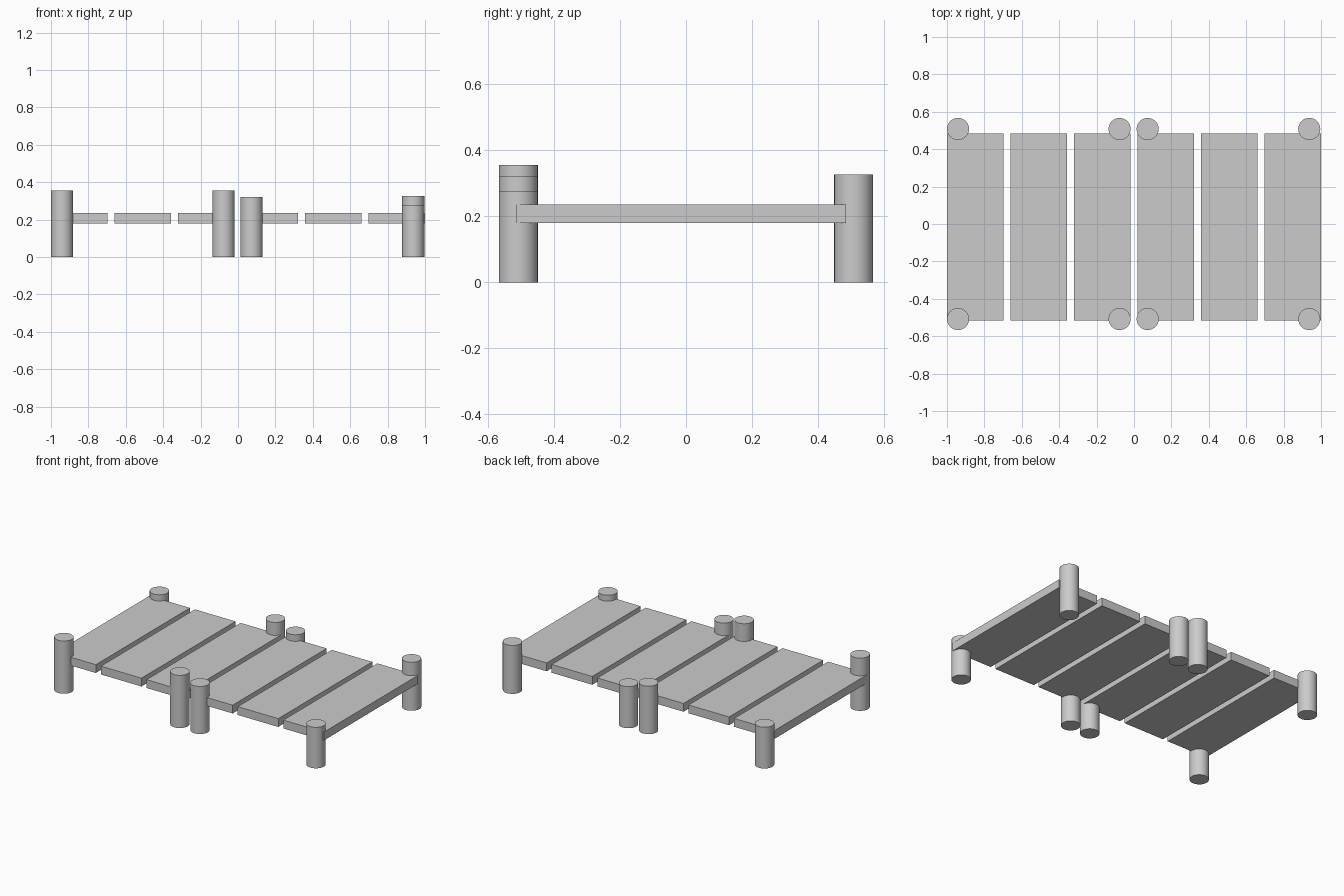
import bpy
import math

cube = bpy.data.objects.get("Cube")
if cube:
    bpy.data.objects.remove(cube, do_unlink=True)

# Single plain grey for the whole dock
grey = bpy.data.materials.new("plain_grey")
grey.use_nodes = True
colour = (0.6, 0.6, 0.6, 1)
grey.diffuse_color = colour
grey.node_tree.nodes["Principled BSDF"].inputs["Base Color"].default_value = colour

POST_RADIUS = 0.059
POST_Y = 0.508
PLANK_COUNT = 6
PLANK_SIZE = (0.302, 1.0, 0.056)
PLANK_SPACING = 0.3396


def add_plank(name, x):
    bpy.ops.mesh.primitive_cube_add(size=1, location=(x, -0.015, 0.208))
    plank = bpy.context.object
    plank.name = name
    plank.scale = PLANK_SIZE
    bpy.ops.object.transform_apply(location=False, rotation=False, scale=True)
    plank.data.materials.append(grey)


def add_post(name, x, y, height):
    bpy.ops.mesh.primitive_cylinder_add(
        vertices=32, radius=POST_RADIUS, depth=height, location=(x, y, height / 2))
    post = bpy.context.object
    post.name = name
    post.data.materials.append(grey)
    bpy.ops.object.shade_smooth_by_angle(angle=math.radians(30))


# Deck planks laid side by side with narrow gaps
for i in range(PLANK_COUNT):
    add_plank(f"deck_plank_{i + 1}", (i - (PLANK_COUNT - 1) / 2) * PLANK_SPACING)

# Support posts: x, front height, back height
posts = {
    "right_outer": (-0.941, 0.355, 0.278),
    "right_inner": (-0.077, 0.355, 0.323),
    "left_inner": (0.073, 0.32, 0.28),
    "left_outer": (0.937, 0.276, 0.326),
}
for place, (x, front_height, back_height) in posts.items():
    add_post(f"front_{place}_post", x, -POST_Y, front_height)
    add_post(f"back_{place}_post", x, POST_Y, back_height)
